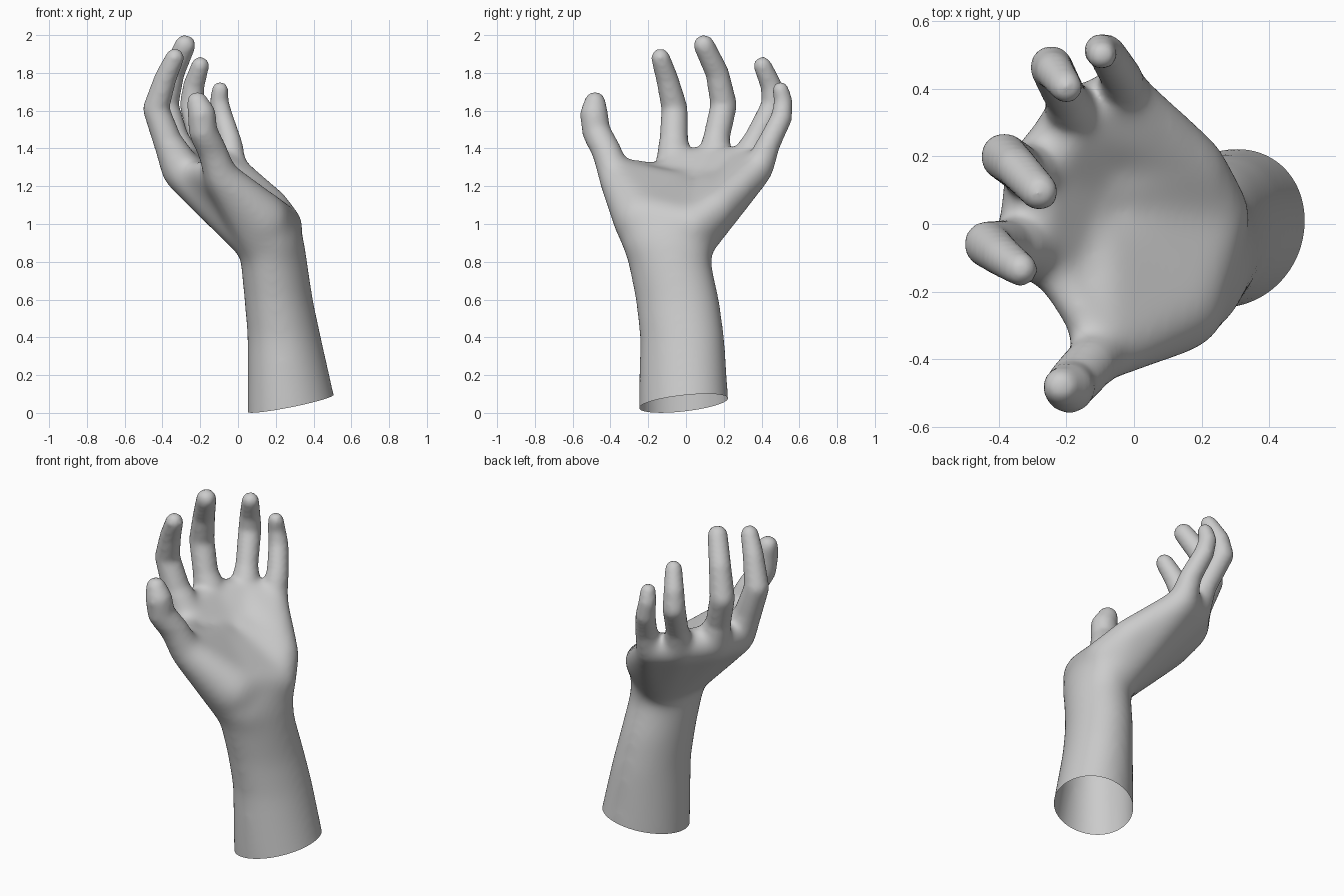
import bpy, bmesh, math
from mathutils import Vector

if "Cube" in bpy.data.objects:
    bpy.data.objects.remove(bpy.data.objects["Cube"])

bm = bmesh.new()


def blob_hull(*balls):
    """Convex skin stretched over a few balls (x, y, z, radius)."""
    verts = []
    for x, y, z, r in balls:
        tmp = bmesh.new()
        bmesh.ops.create_icosphere(tmp, subdivisions=3, radius=r + 0.003)
        verts += [bm.verts.new(v.co + Vector((x, y, z))) for v in tmp.verts]
        tmp.free()
    bmesh.ops.convex_hull(bm, input=verts)


def chain(*balls):
    for a, b in zip(balls, balls[1:]):
        blob_hull(a, b)


def loft(sections, n=40, skew=0.12):
    """Closed tube through slightly skewed ellipses (cx, cy, z, rx, ry)."""
    rings = []
    for cx, cy, z, rx, ry in sections:
        ring = []
        for i in range(n):
            c, s = math.cos(2 * math.pi * i / n), math.sin(2 * math.pi * i / n)
            ring.append(bm.verts.new((cx + rx * c, cy + ry * (s + skew * c), z)))
        rings.append(ring)
    for a, b in zip(rings, rings[1:]):
        for i in range(n):
            j = (i + 1) % n
            bm.faces.new((a[i], a[j], b[j], b[i]))
    bm.faces.new(rings[0][::-1])
    bm.faces.new(rings[-1])


# Forearm and wrist
loft([(.315, -.005, -.2, .267, .243), (.284, -.012, .05, .236, .238),
      (.245, -.02, .4, .196, .224), (.215, -.045, .6, .183, .222),
      (.19, -.088, .8, .178, .22), (.195, -.097, .9, .158, .245),
      (.19, -.10, 1.0, .135, .23)])

# Palm anchor points
wrist_r = (.145, -.19, .865, .122)
wrist_u = (.175, 0, .865, .122)
heel = (.235, .03, .985, .112)
edge = (.175, .17, 1.09, .1)
k_index = (-.30, -.06, 1.285, .108)
k_middle = (-.28, .15, 1.31, .102)
k_ring = (-.17, .31, 1.31, .094)
k_pinky = (-.03, .385, 1.29, .082)
thenar = (.125, -.235, 1.02, .15)
k_thumb = (-.09, -.375, 1.25, .092)
hollow = (-.1, -.03, 1.175, .1)

# Palm panels between neighbouring knuckles
blob_hull(wrist_r, wrist_u, k_index, k_middle)
blob_hull(wrist_u, k_middle, k_ring)
blob_hull(wrist_u, edge, k_ring, k_pinky)
blob_hull(wrist_u, heel, edge)
blob_hull(heel, thenar, wrist_r)
blob_hull(heel, thenar, hollow)
blob_hull(heel, edge, (-.06, .12, 1.17, .1))

# Thumb base and web
blob_hull(wrist_r, thenar, k_thumb)
blob_hull(thenar, k_thumb, hollow)
blob_hull((.05, -.22, 1.02, .11), (-.11, -.33, 1.28, .065),
          (-.17, -.1, 1.14, .08), (-.26, -.1, 1.26, .065))

# Thumb and fingers, knuckle to tip
chain(k_thumb, (-.135, -.42, 1.38, .077), (-.185, -.475, 1.49, .073),
      (-.192, -.487, 1.58, .072), (-.215, -.482, 1.645, .054))
chain(k_index, (-.37, -.065, 1.43, .075), (-.435, -.06, 1.61, .067),
      (-.385, -.10, 1.77, .057), (-.335, -.135, 1.88, .048))
chain(k_middle, (-.33, .16, 1.45, .068), (-.385, .2, 1.63, .068),
      (-.345, .165, 1.80, .06), (-.28, .095, 1.946, .054))
chain(k_ring, (-.2, .37, 1.45, .061), (-.245, .465, 1.63, .062),
      (-.235, .452, 1.73, .055), (-.2, .405, 1.838, .046))
chain(k_pinky, (-.04, .44, 1.43, .059), (-.08, .505, 1.56, .054),
      (-.1, .515, 1.65, .047), (-.095, .5, 1.711, .042))

bmesh.ops.recalc_face_normals(bm, faces=bm.faces)
mesh = bpy.data.meshes.new("hand")
bm.to_mesh(mesh)
bm.free()
hand = bpy.data.objects.new("hand", mesh)
bpy.context.collection.objects.link(hand)
bpy.context.view_layer.objects.active = hand
hand.select_set(True)

# Fuse everything into one skin
rem = hand.modifiers.new("fuse", 'REMESH')
rem.mode = 'VOXEL'
rem.voxel_size = 0.013
bpy.ops.object.modifier_apply(modifier="fuse")

# Soften: lightly on the fingers, strongly on palm and forearm
palm = hand.vertex_groups.new(name="palm")
for v in hand.data.vertices:
    palm.add([v.index], min(1, max(0, (1.42 - v.co.z) / .15)), 'REPLACE')
for name, group, count in (("soften", "", 14), ("soften_palm", "palm", 90)):
    smo = hand.modifiers.new(name, 'SMOOTH')
    smo.factor = 0.5
    smo.iterations = count
    smo.vertex_group = group
    bpy.ops.object.modifier_apply(modifier=name)

# Slanted open cut at the bottom of the forearm
bm = bmesh.new()
bm.from_mesh(hand.data)
bmesh.ops.bisect_plane(bm, geom=bm.verts[:] + bm.edges[:] + bm.faces[:],
                       plane_co=(.28, 0, .052), plane_no=(-.19, -.09, 1),
                       clear_inner=True)
bm.to_mesh(hand.data)
bm.free()
hand.data.polygons.foreach_set("use_smooth", [True] * len(hand.data.polygons))
hand.data.update()
